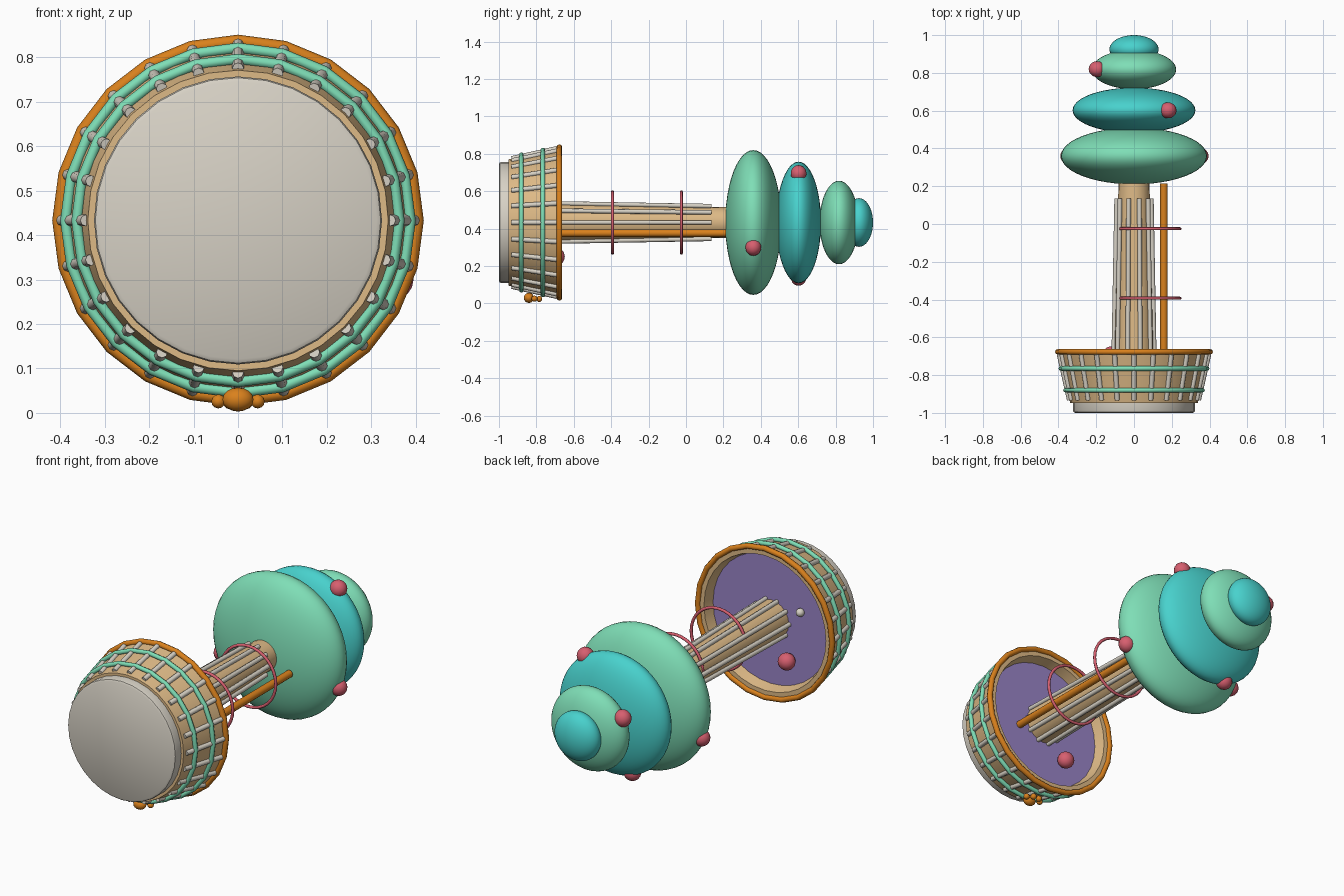
import bpy, bmesh, math
from mathutils import Vector

cube = bpy.data.objects.get("Cube")
if cube:
    bpy.data.objects.remove(cube)

AXIS = 0.433                      # height of the long axis, which runs along y
TURN = (-math.pi / 2, 0, 0)       # turns local z onto +y


def material(name, rgb):
    m = bpy.data.materials.new(name)
    m.use_nodes = True
    m.diffuse_color = (*rgb, 1)
    m.node_tree.nodes["Principled BSDF"].inputs["Base Color"].default_value = (*rgb, 1)
    return m


tan = material("tan wood", (0.73, 0.49, 0.24))
stone = material("pale stone", (0.68, 0.64, 0.56))
mint = material("mint green", (0.21, 0.73, 0.47))
teal = material("turquoise", (0.065, 0.64, 0.61))
orange = material("orange", (0.70, 0.22, 0.012))
pink = material("rose red", (0.68, 0.115, 0.16))
purple = material("soft purple", (0.32, 0.23, 0.57))


def finish(name, mat, angle=40):
    ob = bpy.context.object
    ob.name = name
    ob.data.materials.append(mat)
    bpy.ops.object.shade_smooth_by_angle(angle=math.radians(angle))
    return ob


def ball(name, mat, at, size, segments=16, rings=10):
    bpy.ops.mesh.primitive_uv_sphere_add(segments=segments, ring_count=rings,
                                         location=at, rotation=TURN)
    bpy.context.object.scale = size
    return finish(name, mat, 60)


def ring(name, mat, y, radius, thick, x=0, segments=24):
    bpy.ops.mesh.primitive_torus_add(major_segments=segments, minor_segments=8,
                                     major_radius=radius, minor_radius=thick,
                                     location=(x, y, AXIS), rotation=TURN)
    return finish(name, mat, 60)


def rod(name, mat, start, end, radius, sides=8):
    a, b = Vector(start), Vector(end)
    bpy.ops.mesh.primitive_cylinder_add(vertices=sides, radius=radius, depth=(b - a).length,
                                        location=(a + b) / 2)
    bpy.context.object.rotation_euler = (b - a).to_track_quat('Z', 'Y').to_euler()
    return finish(name, mat, 50)


def lathe(name, mat, profile, sides):
    """Spin (radius, y) points around the long axis."""
    bm = bmesh.new()
    verts = [bm.verts.new((r, 0, y)) for r, y in profile]
    edges = [bm.edges.new(pair) for pair in zip(verts, verts[1:])]
    bmesh.ops.spin(bm, geom=verts + edges, cent=(0, 0, 0), axis=(0, 0, 1),
                   angle=2 * math.pi, steps=sides)
    bmesh.ops.remove_doubles(bm, verts=bm.verts, dist=0.0005)
    bmesh.ops.recalc_face_normals(bm, faces=bm.faces)
    mesh = bpy.data.meshes.new(name)
    bm.to_mesh(mesh)
    bm.free()
    ob = bpy.data.objects.new(name, mesh)
    bpy.context.collection.objects.link(ob)
    bpy.ops.object.select_all(action='DESELECT')
    ob.select_set(True)
    bpy.context.view_layer.objects.active = ob
    ob.location.z = AXIS
    ob.rotation_euler = TURN
    return finish(name, mat)


def polar(radius, angle, y):
    return (radius * math.cos(angle), y, AXIS + radius * math.sin(angle))


def rod_circle(name, mat, count, near, far, radius):
    """Rods around the axis; near and far are (radius, y)."""
    for i in range(count):
        a = 2 * math.pi * i / count
        rod(f"{name}_{i + 1}", mat, polar(near[0], a, near[1]), polar(far[0], a, far[1]), radius)


# Pot: foot, hollow wall, soil, staves and hoops
lathe("pot_foot", stone, [(0, -1), (0.312, -1), (0.321, -0.995), (0.324, -0.985),
                          (0.324, -0.94), (0, -0.94)], 32)
lathe("pot_wall", tan, [(0, -0.948), (0.338, -0.948), (0.397, -0.675),
                        (0.365, -0.675), (0.345, -0.75), (0, -0.75)], 32)
lathe("soil", purple, [(0, -0.75), (0.349, -0.75), (0.349, -0.73), (0, -0.73)], 32)
rod_circle("pot_stave", stone, 24, (0.342, -0.932), (0.396, -0.69), 0.013)
ring("lower_hoop", mint, -0.88, 0.363, 0.012)
ring("upper_hoop", mint, -0.765, 0.388, 0.012)
ring("pot_rim", orange, -0.677, 0.403, 0.015)

# Paw-shaped ornament under the pot
ball("paw_pad", orange, (0, -0.84, 0.03), (0.035, 0.027, 0.027))
for side, label in ((1, "left"), (-1, "right")):
    ball(f"{label}_outer_toe", orange, (side * 0.044, -0.81, 0.026), (0.016,) * 3, 12, 8)
    ball(f"{label}_inner_toe", orange, (side * 0.018, -0.785, 0.024), (0.016,) * 3, 12, 8)

# Trunk with slats, two loose hoops and a support stake
lathe("trunk", tan, [(0, -0.74), (0.105, -0.74), (0.08, 0.3), (0, 0.3)], 20)
rod_circle("trunk_slat", stone, 10, (0.108, -0.73), (0.092, 0.135), 0.012)
for i, y in enumerate((-0.393, -0.025)):
    ring(f"trunk_hoop_{i + 1}", pink, y, 0.164, 0.008, x=0.08, segments=32)
rod("stake", orange, (0.158, -0.74, 0.376), (0.158, 0.215, 0.376), 0.02, 12)

# Foliage tiers: centre y, radius, half thickness
tiers = ((0.36, 0.387, 0.15, mint), (0.602, 0.325, 0.12, teal),
         (0.818, 0.223, 0.104, mint), (0.925, 0.13, 0.075, teal))
for i, (y, r, half, mat) in enumerate(tiers):
    ball(f"foliage_tier_{i + 1}", mat, (0, y, AXIS), (r, r, half), 48, 24)

# Fruit on the tiers and on the soil
fruit = ((0.35, 0.36, 0.30), (-0.345, 0.36, 0.30), (0.18, 0.602, 0.695),
         (-0.10, 0.602, 0.14), (-0.195, 0.82, 0.54), (-0.12, -0.69, 0.25))
for i, at in enumerate(fruit):
    ball(f"fruit_{i + 1}", pink, at, (0.045, 0.045, 0.042))
ball("pebble", stone, (-0.18, -0.72, 0.52), (0.022,) * 3, 12, 8)
